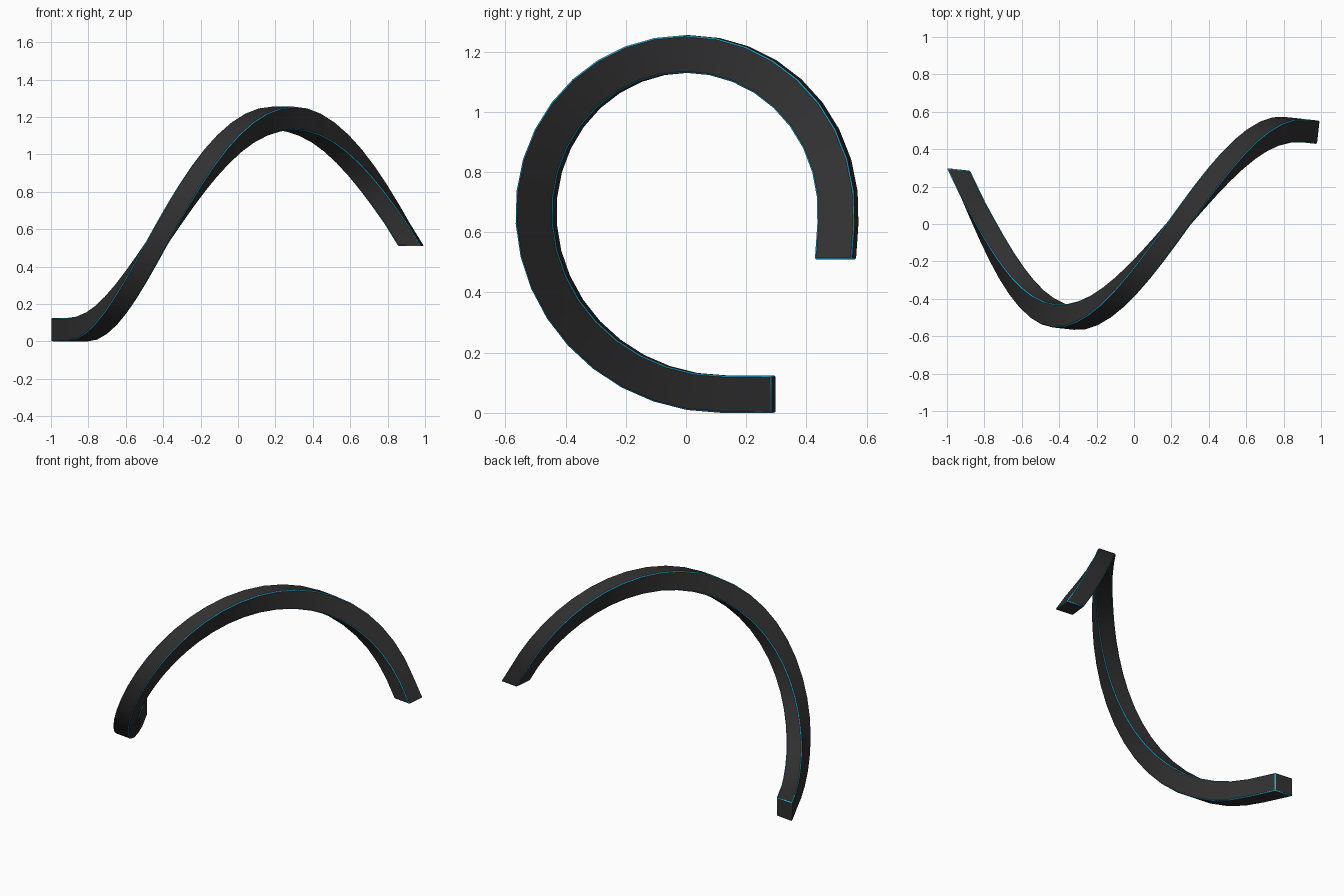
import bpy, bmesh, math
from mathutils import Vector

if "Cube" in bpy.data.objects:
    bpy.data.objects.remove(bpy.data.objects["Cube"])


def material(name, color):
    m = bpy.data.materials.new(name)
    m.diffuse_color = (*color, 1)
    m.use_nodes = True
    m.node_tree.nodes["Principled BSDF"].inputs["Base Color"].default_value = m.diffuse_color
    return m


# Helix axis frame: slightly turned about z
TURN = math.radians(-6.3)
W = Vector((math.cos(TURN), math.sin(TURN), 0))
V = Vector((-math.sin(TURN), math.cos(TURN), 0))
Z = Vector((0, 0, 1))

R, HALF, CV, CZ = 0.565, 0.0625, 0.03, 0.6275
PITCH = 0.553 / (R * math.pi / 2)      # axial advance per arc length
STEPS = 27

# Path stations: (v, z, distance, angle), with short straight ends
stations = [(CV + 0.157, CZ - R, -0.157, -math.pi / 2)]
for i in range(STEPS + 1):
    a = -math.pi / 2 - math.radians(270) * i / STEPS
    stations.append((CV + R * math.cos(a), CZ + R * math.sin(a),
                     R * math.radians(270) * i / STEPS, a))
stations.append((CV + R, CZ - 0.118, R * math.radians(270) + 0.118, 0))

# Square bar swept along the helix
bm = bmesh.new()
rings = []
for v, z, s, a in stations:
    c = V * v + Z * z + W * (-0.867 + PITCH * s)
    radial = V * math.cos(a) + Z * math.sin(a)
    rings.append([bm.verts.new(c + W * (p * HALF) + radial * (q * HALF))
                  for p, q in ((-1, -1), (1, -1), (1, 1), (-1, 1))])
for r0, r1 in zip(rings, rings[1:]):
    for k in range(4):
        n = (k + 1) % 4
        bm.faces.new((r0[k], r0[n], r1[n], r1[k]))
bm.faces.new(rings[0])
bm.faces.new(rings[-1])
bmesh.ops.recalc_face_normals(bm, faces=bm.faces)

mesh = bpy.data.meshes.new("helix_bar")
bm.to_mesh(mesh)
bm.free()
bar = bpy.data.objects.new("helix_bar", mesh)
bpy.context.collection.objects.link(bar)
mesh.materials.append(material("dark_body", (0.03, 0.03, 0.03)))
mesh.materials.append(material("blue_edge", (0.02, 0.4, 0.65)))

bpy.context.view_layer.objects.active = bar
bar.select_set(True)
bpy.ops.object.shade_smooth_by_angle(angle=math.radians(30))

# Thin blue edge strips
bev = bar.modifiers.new("edge_strips", 'BEVEL')
bev.width = 0.005
bev.segments = 1
bev.limit_method = 'ANGLE'
bev.angle_limit = math.radians(40)
bev.material = 1
